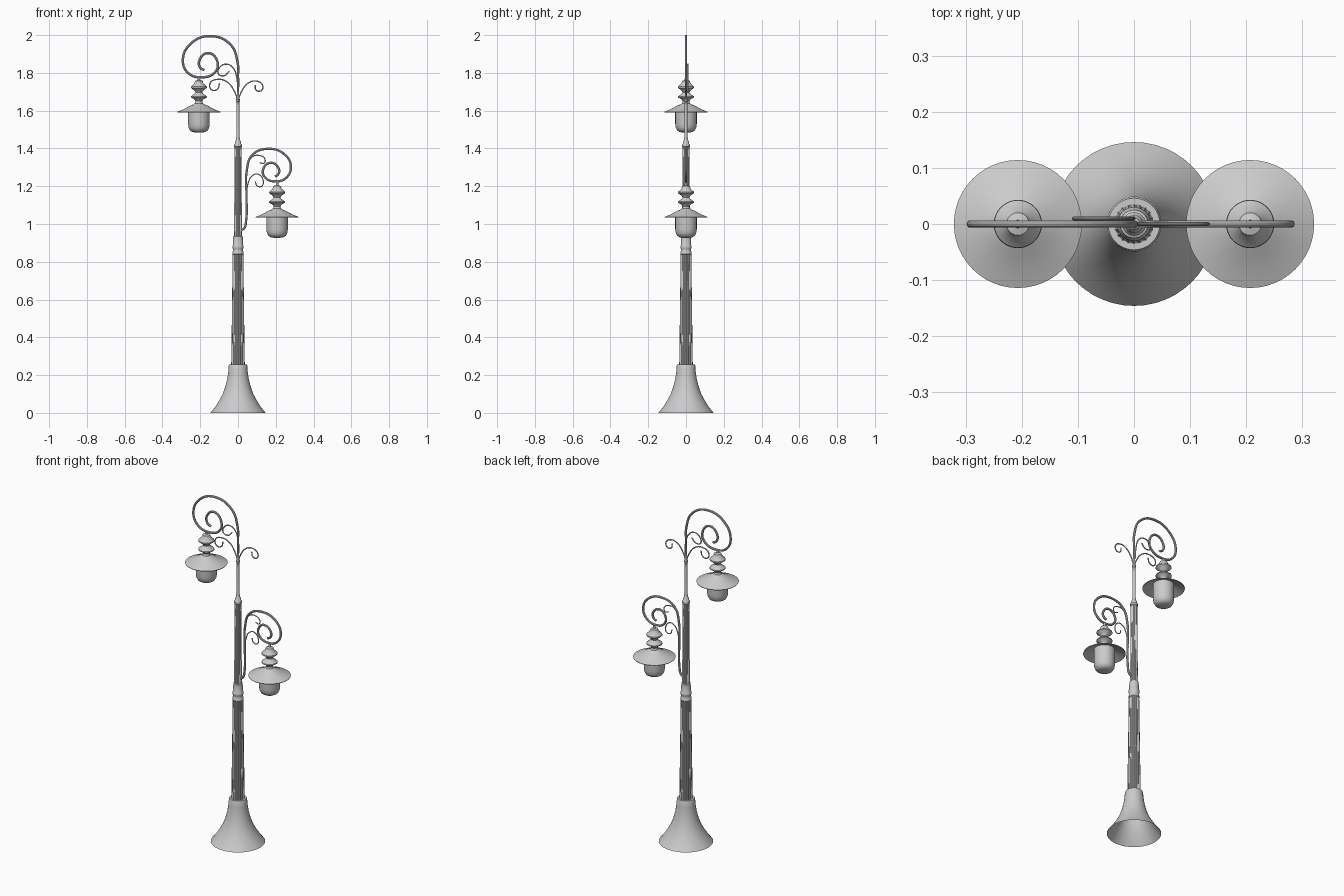
import bpy, bmesh, math


def lathe(name, profile, x=0, z=0, sides=48, flute=0):
    """Spin an (r, z) profile; flute alternates the radius around the shaft."""
    bm = bmesh.new()
    rings = []
    for r, h in profile:
        if r < 1e-5:
            rings.append([bm.verts.new((x, 0, h + z))] * sides)
            continue
        ring = []
        for i in range(sides):
            a = 2 * math.pi * i / sides
            q = r - flute * (i % 2)
            ring.append(bm.verts.new((x + q * math.cos(a), q * math.sin(a), h + z)))
        rings.append(ring)
    for lo, hi in zip(rings, rings[1:]):
        for i in range(sides):
            j = (i + 1) % sides
            vs = list(dict.fromkeys((lo[i], lo[j], hi[j], hi[i])))
            bm.faces.new(vs)
    bmesh.ops.recalc_face_normals(bm, faces=bm.faces)
    me = bpy.data.meshes.new(name)
    bm.to_mesh(me)
    bm.free()
    ob = bpy.data.objects.new(name, me)
    bpy.context.collection.objects.link(ob)
    smooth(ob)
    return ob


def smooth(ob):
    bpy.ops.object.select_all(action='DESELECT')
    bpy.context.view_layer.objects.active = ob
    ob.select_set(True)
    bpy.ops.object.shade_smooth_by_angle(angle=math.radians(35))


def tube(name, pts, radius, y=0):
    """Round bar through (x, z) points, converted to mesh."""
    cu = bpy.data.curves.new(name, 'CURVE')
    cu.dimensions = '3D'
    cu.bevel_depth = radius
    cu.bevel_resolution = 3
    cu.resolution_u = 10
    cu.use_fill_caps = True
    sp = cu.splines.new('BEZIER')
    sp.bezier_points.add(len(pts) - 1)
    for b, (px, pz) in zip(sp.bezier_points, pts):
        b.co = (px, y, pz)
        b.handle_left_type = b.handle_right_type = 'AUTO'
    ob = bpy.data.objects.new(name, cu)
    bpy.context.collection.objects.link(ob)
    bpy.ops.object.select_all(action='DESELECT')
    bpy.context.view_layer.objects.active = ob
    ob.select_set(True)
    bpy.ops.object.convert(target='MESH')
    smooth(bpy.context.view_layer.objects.active)


# flared base, open underneath
lathe("base", [(.146, 0), (.122, .03), (.1, .065), (.081, .1), (.067, .14),
               (.057, .18), (.051, .22), (.049, .25), (.046, .257), (.034, .257)])

# fluted lower and upper shafts
lathe("lower_shaft", [(.036, .25), (.028, .845)], sides=40, flute=.0025)
lathe("upper_shaft", [(.021, .93), (.018, 1.41)], sides=40, flute=.0015)

# collar between shafts
lathe("collar", [(.026, .835), (.030, .84), (.030, .85), (.027, .855), (.027, .868),
                 (.030, .873), (.030, .883), (.027, .888), (.025, .935), (.018, .938)])

# cap on the upper shaft and the slim stem above it
lathe("stem", [(.017, 1.405), (.021, 1.41), (.021, 1.42), (.017, 1.425), (.016, 1.437),
               (.012, 1.442), (.009, 1.46), (.008, 1.56), (.007, 1.645), (.011, 1.65),
               (.011, 1.66), (.006, 1.665), (.006, 1.76)], sides=24)

# big spiral arms
tube("upper_arm", [(0, 1.7), (0, 1.78), (-.003, 1.86), (-.04, 1.95), (-.145, 1.995),
                   (-.25, 1.955), (-.292, 1.865), (-.262, 1.798), (-.19, 1.777),
                   (-.125, 1.80), (-.107, 1.85), (-.155, 1.905), (-.205, 1.865),
                   (-.198, 1.825), (-.178, 1.815)], .0065)
tube("lower_arm", [(.015, .965), (.034, .98), (.043, 1.02), (.045, 1.15), (.046, 1.28),
                   (.075, 1.365), (.155, 1.398), (.245, 1.37), (.28, 1.305),
                   (.255, 1.245), (.195, 1.226), (.145, 1.245), (.132, 1.285),
                   (.172, 1.324), (.217, 1.29), (.21, 1.26), (.195, 1.252)], .0065)

# small decorative scrolls
tube("scroll_right", [(0, 1.65), (.018, 1.70), (.053, 1.745), (.095, 1.757), (.13, 1.735),
                      (.122, 1.706), (.097, 1.708), (.09, 1.735)], .0035)
tube("scroll_left", [(0, 1.65), (-.018, 1.70), (-.055, 1.75), (-.105, 1.766),
                     (-.148, 1.745), (-.138, 1.71), (-.108, 1.715), (-.098, 1.745)], .0035)
tube("scroll_upper", [(-.001, 1.70), (-.006, 1.77), (-.025, 1.825), (-.06, 1.846),
                      (-.098, 1.828), (-.104, 1.795), (-.075, 1.785), (-.045, 1.81)],
     .0035, y=.01)
tube("scroll_high", [(.045, 1.24), (.054, 1.32), (.075, 1.355), (.105, 1.364),
                     (.142, 1.345), (.138, 1.322), (.115, 1.325)], .003)
tube("scroll_low", [(.045, 1.15), (.055, 1.22), (.075, 1.255), (.105, 1.264),
                    (.132, 1.235), (.125, 1.2), (.1, 1.203), (.092, 1.225)], .003)

# two hanging lamps, heights measured from the shade rim
for side, x, z in (("upper", -.207, 1.594), ("lower", .207, 1.037)):
    lathe(side + "_lamp_cap", [(0, .19), (.006, .187), (.007, .168), (.02, .164), (.024, .15),
                               (.042, .133), (.043, .127), (.024, .113), (.018, .103),
                               (.021, .097), (.042, .082), (.043, .076), (.024, .066),
                               (.018, .056), (.021, .045), (.036, .036), (.047, .03)], x, z)
    lathe(side + "_lamp_shade", [(.044, .034), (.06, .025), (.085, .012), (.114, 0),
                                 (.113, -.003), (.085, .009), (.057, .022)], x, z)
    lathe(side + "_lamp_globe", [(.057, .025), (.057, -.065), (.054, -.085), (.046, -.1),
                                 (.034, -.107), (.018, -.11), (0, -.11)], x, z)
